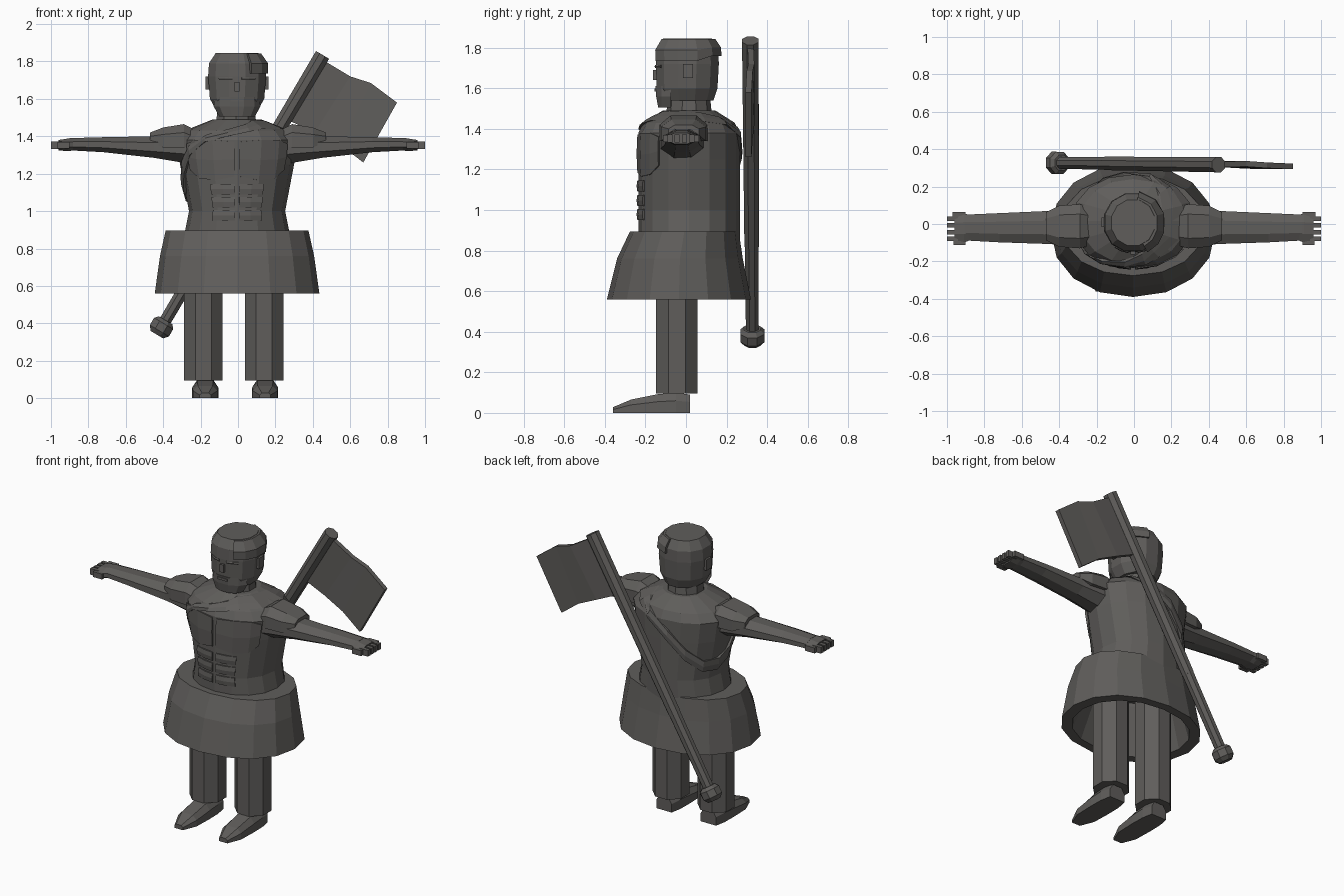
import bpy, bmesh, math
from mathutils import Vector

if "Cube" in bpy.data.objects:
    bpy.data.objects.remove(bpy.data.objects["Cube"])

stone = bpy.data.materials.new("dark_grey")
stone.diffuse_color = (0.115, 0.11, 0.104, 1)
stone.use_nodes = True
stone.node_tree.nodes["Principled BSDF"].inputs["Base Color"].default_value = stone.diffuse_color


def finish(name, bm):
    bmesh.ops.recalc_face_normals(bm, faces=bm.faces)
    me = bpy.data.meshes.new(name)
    bm.to_mesh(me)
    bm.free()
    me.materials.append(stone)
    ob = bpy.data.objects.new(name, me)
    bpy.context.collection.objects.link(ob)
    return ob


def loft(name, rings, caps=True, loop=False):
    """Skin a list of equal-length point rings."""
    bm = bmesh.new()
    vs = [[bm.verts.new(p) for p in r] for r in rings]
    n = len(vs[0])
    pairs = list(zip(vs, vs[1:])) + ([(vs[-1], vs[0])] if loop else [])
    for a, b in pairs:
        for i in range(n):
            j = (i + 1) % n
            bm.faces.new((a[i], a[j], b[j], b[i]))
    if caps and not loop:
        bm.faces.new(vs[0])
        bm.faces.new(vs[-1])
    return finish(name, bm)


def on_ring(r, a, off=0.0, e=0.94):
    """Point on a rounded oval level (z, cx, cy, rx, ry) at angle a."""
    z, cx, cy, rx, ry = r
    c, s = math.cos(a), math.sin(a)
    return Vector((cx + (rx + off) * math.copysign(abs(c) ** e, c),
                   cy + (ry + off) * math.copysign(abs(s) ** e, s), z))


def oval(r, n, phase=0.0):
    return [on_ring(r, phase + 2 * math.pi * i / n) for i in range(n)]


def level(rings, z):
    """Interpolate the oval at height z."""
    for a, b in zip(rings, rings[1:]):
        if a[0] <= z <= b[0]:
            t = (z - a[0]) / (b[0] - a[0])
            return tuple(p + (q - p) * t for p, q in zip(a, b))
    return rings[0] if z < rings[0][0] else rings[-1]


def band(name, body, path, out=0.014):
    """Raised strip on a body; path holds (degrees, low z, high z)."""
    rows = []
    for deg, lo, hi in path:
        a = math.radians(deg)
        rows.append([on_ring(level(body, z), a, o)
                     for z, o in ((lo, -0.02), (lo, out), ((lo + hi) / 2, out + 0.004), (hi, out), (hi, -0.02))])
    return loft(name, rows)


def box(name, lo, hi):
    (x0, y0, z0), (x1, y1, z1) = lo, hi
    return loft(name, [[(x0, y0, z), (x1, y0, z), (x1, y1, z), (x0, y1, z)] for z in (z0, z1)])


def prism(name, a, b, r0, r1, n=8):
    """Round bar between two points."""
    a, b = Vector(a), Vector(b)
    q = (b - a).to_track_quat('Z', 'Y')
    def circ(c, r):
        return [c + q @ Vector((r * math.cos(2 * math.pi * (i + .5) / n),
                                r * math.sin(2 * math.pi * (i + .5) / n), 0)) for i in range(n)]
    return loft(name, [circ(a, r0), circ(b, r1)])


# torso
torso = [(0.86, -.005, .015, .285, .25), (1.0, -.005, .015, .257, .25), (1.25, -.005, .015, .305, .25),
         (1.38, -.005, .015, .325, .25), (1.43, -.005, .015, .28, .225), (1.49, -.005, .015, .13, .13)]
loft("torso", [oval(r, 16) for r in torso])

# chest and stomach muscles
for s, side in ((-1, "left"), (1, "right")):
    pec = [(270 + s * d, lo, hi) for d, lo, hi in ((2, 1.185, 1.37), (22, 1.165, 1.38), (42, 1.175, 1.38), (55, 1.22, 1.36))]
    band("pec_" + side, torso, pec, 0.005)
    for k, z in enumerate((0.95, 1.02, 1.09)):
        band(f"stomach_{side}_{k}", torso, [(270 + s * d, z, z + .055) for d in (2, 14, 28)], 0.005)

# sash from one shoulder to the opposite hip
sash = [(300, 1.44, 1.485), (282, 1.425, 1.465), (262, 1.40, 1.44), (240, 1.37, 1.41), (220, 1.30, 1.35),
        (203, 1.20, 1.27), (185, 1.10, 1.18), (168, 1.05, 1.13), (145, 1.06, 1.13), (120, 1.14, 1.21),
        (98, 1.25, 1.32), (75, 1.36, 1.41), (50, 1.42, 1.46), (20, 1.435, 1.48), (-25, 1.44, 1.485), (-60, 1.44, 1.485)]
band("sash", torso, sash, 0.012)

# skirt, hollow underneath
skirt = [(.56, -.005, -.035, .37, .30), (.56, -.005, -.035, .44, .355), (.76, -.005, -.03, .412, .31),
         (.895, -.005, -.008, .382, .268), (.895, -.005, .01, .27, .235), (.84, -.005, -.005, .27, .23)]
loft("skirt", [oval(r, 16) for r in skirt], loop=True)

# legs and feet
for x, xf, side in ((-.185, -.175, "left"), (.14, .145, "right")):
    prism("leg_" + side, (x, -.045, .095), (x, -.045, .88), .111, .111)
    foot = []
    for y, w, h in ((.02, .055, .09), (-.05, .068, .10), (-.14, .07, .092), (-.27, .066, .066), (-.36, .03, .028)):
        foot.append([(xf - w, y, 0), (xf + w, y, 0), (xf + w, y, h * .6),
                     (xf + w * .6, y, h), (xf - w * .6, y, h), (xf - w, y, h * .6)])
    loft("foot_" + side, foot)

# arms, shoulder pads and hands
for s, side in ((-1, "left"), (1, "right")):
    def sect(x, z0, z1, y0, y1, n=8):
        zc, yc, k = (z0 + z1) / 2, (y0 + y1) / 2, 1 / math.cos(math.pi / n)
        return [(s * x, yc + (y1 - y0) / 2 * k * math.cos(2 * math.pi * (i + .5) / n),
                 zc + (z1 - z0) / 2 * k * math.sin(2 * math.pi * (i + .5) / n)) for i in range(n)]
    loft("arm_" + side, [sect(.2, 1.24, 1.43, -.13, .1), sect(.3, 1.26, 1.42, -.12, .085),
                         sect(.45, 1.285, 1.40, -.107, .07), sect(.72, 1.315, 1.395, -.098, .058),
                         sect(.9, 1.325, 1.39, -.088, .05)])
    pad = []
    for x, zb, zm, zt, w in ((.24, 1.35, 1.40, 1.44, .105), (.29, 1.34, 1.42, 1.465, .118),
                             (.40, 1.34, 1.41, 1.447, .11), (.47, 1.37, 1.40, 1.42, .075)):
        pad.append([(s * x, -.012 + y, z) for y, z in
                    ((-w, zb), (-w, zm), (-w * .55, zt), (w * .55, zt), (w, zm), (w, zb))])
    loft("shoulder_pad_" + side, pad)
    loft("palm_" + side, [sect(.88, 1.325, 1.39, -.088, .05), sect(.91, 1.32, 1.388, -.10, .055),
                          sect(.96, 1.325, 1.38, -.098, .05)])
    for k in range(4):
        y = -.092 + k * .036
        box(f"finger_{side}_{k}", (s * .94, y, 1.333), (s * 1.0, y + .025, 1.373))
    box("thumb_" + side, (s * .90, .04, 1.335), (s * .97, .063, 1.37))
    box("little_finger_" + side, (s * .90, -.113, 1.335), (s * .965, -.09, 1.37))

# neck and head
prism("neck", (-.01, .015, 1.42), (-.01, .015, 1.59), .118, .1, 10)
head = [(1.54, -.005, .005, .115, .135), (1.60, -.005, .005, .15, .155), (1.72, -.005, .007, .16, .16),
        (1.79, -.005, .007, .155, .157), (1.845, -.005, .007, .118, .125)]
loft("head", [oval(r, 12, math.pi / 12) for r in head])
loft("jaw", [[(-.005 + x * w, y, z) for x, y in ((-1, -.075), (-.75, -.12), (-.3, f), (.3, f), (.75, -.12), (1, -.075))]
             for z, w, f in ((1.505, .095, -.137), (1.56, .125, -.147), (1.61, .12, -.15))])

# side-swept hair piece, ears and face
band("hair_piece", head, [(d, 1.735 if d < 30 else 1.76, 1.843) for d in (-65, -40, -15, 15, 45, 80)], 0.013)
for s, side in ((-1, "left"), (1, "right")):
    box("ear_" + side, (-.005 + s * .13, -.015, 1.65), (-.005 + s * .168, .035, 1.72))
    band("brow_" + side, head, [(270 + s * d, 1.70, 1.715) for d in (8, 22, 36)], 0.0)
box("nose", (-.018, -.162, 1.64), (.008, -.14, 1.69))
box("mouth", (-.04, -.155, 1.585), (.03, -.13, 1.60))

# flag pole with end knob
foot_end, top_end = Vector((-.40, .327, .395)), Vector((.452, .317, 1.835))
prism("pole_lower", foot_end, foot_end.lerp(top_end, .3), .034, .037)
prism("pole_upper", foot_end.lerp(top_end, .3), top_end, .039, .044)
axis = (top_end - foot_end).normalized()
knob = foot_end - axis * .02
prism("knob_bottom", knob - axis * .045, knob - axis * .02, .042, .064)
prism("knob_middle", knob - axis * .02, knob + axis * .025, .064, .064)
prism("knob_top", knob + axis * .025, knob + axis * .045, .064, .045)

# waving flag
flag = []
for (xt, zt), (xb, zb), y in (((.45, 1.81), (.26, 1.49), .318), ((.60, 1.72), (.41, 1.42), .322),
                              ((.71, 1.685), (.545, 1.355), .314), ((.85, 1.58), (.67, 1.26), .308)):
    flag.append([(xt, y - .015, zt), (xt, y + .015, zt), (xb, y + .015, zb), (xb, y - .015, zb)])
loft("flag", flag)
